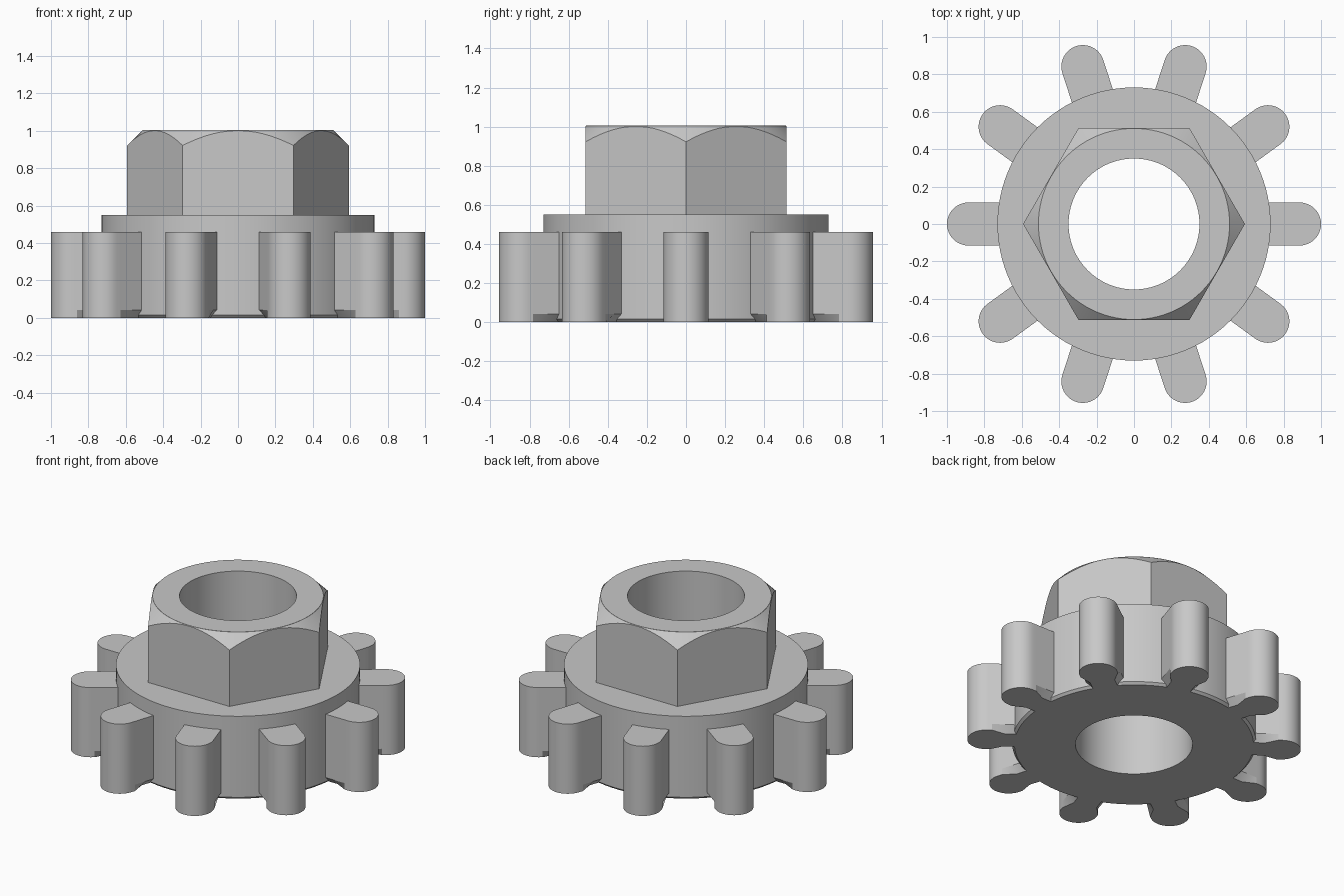
import bpy, bmesh, math
from mathutils import Matrix

cube = bpy.data.objects.get("Cube")
if cube:
    bpy.data.objects.remove(cube, do_unlink=True)

STEPS = 96
BORE = 0.35
TEETH = 10

steel = bpy.data.materials.new("plain_grey")
steel.use_nodes = True
GREY = (0.58, 0.58, 0.58, 1)
steel.diffuse_color = GREY
steel.node_tree.nodes["Principled BSDF"].inputs["Base Color"].default_value = GREY


def make_object(name, bm):
    bmesh.ops.recalc_face_normals(bm, faces=bm.faces[:])
    mesh = bpy.data.meshes.new(name)
    bm.to_mesh(mesh)
    bm.free()
    mesh.materials.append(steel)
    obj = bpy.data.objects.new(name, mesh)
    bpy.context.collection.objects.link(obj)
    return obj


def bridge(bm, low, high):
    n = len(low)
    for i in range(n):
        j = (i + 1) % n
        bm.faces.new((low[i], low[j], high[j], high[i]))


def lathe(name, profile, closed=False, steps=STEPS):
    """Turn an (r, z) profile about z; closed makes a ring, open gets end caps."""
    bm = bmesh.new()
    rings = []
    for r, z in profile:
        angles = [2 * math.pi * k / steps for k in range(steps)]
        rings.append([bm.verts.new((r * math.cos(a), r * math.sin(a), z)) for a in angles])
    for low, high in zip(rings, rings[1:]):
        bridge(bm, low, high)
    if closed:
        bridge(bm, rings[-1], rings[0])
    else:
        bm.faces.new(rings[0])
        bm.faces.new(rings[-1])
    return make_object(name, bm)


def apply_boolean(obj, cutter, operation):
    mod = obj.modifiers.new(operation, 'BOOLEAN')
    mod.operation = operation
    mod.solver = 'EXACT'
    mod.object = cutter
    bpy.context.view_layer.objects.active = obj
    bpy.ops.object.modifier_apply(modifier=mod.name)
    bpy.data.objects.remove(cutter, do_unlink=True)


def tooth_outline(neck, flare):
    """Half-round tooth plan: straight sides at the neck, round tip."""
    half, centre = 0.115, 0.885
    right = [(0.705, -neck), (0.78, -neck), (flare, -half)]
    arc = [(centre + half * math.cos(a), half * math.sin(a))
           for a in (math.pi * (k / 20 - 0.5) for k in range(21))]
    left = [(x, -y) for x, y in reversed(right)]
    return right + arc + left


# Round body with a small lower chamfer and a through bore
body = lathe("gear_body", [(BORE, 0), (0.715, 0), (0.73, 0.015), (0.73, 0.55), (BORE, 0.55)],
             closed=True)

# Hexagonal boss, its corners turned off by a cone
hex_boss = lathe("hex_boss", [(0.593, 0.55), (0.593, 1.005)], steps=6)
cone = lathe("cone_cutter", [(0.8, 0.4), (0.8, 0.715), (0.511, 1.004), (0.511, 1.2)])
apply_boolean(hex_boss, cone, 'INTERSECT')
bore = lathe("bore_cutter", [(BORE, 0.4), (BORE, 1.3)])
apply_boolean(hex_boss, bore, 'DIFFERENCE')

# Ring of teeth, undercut along the lower neck edges
parts = [body, hex_boss]
for i in range(TEETH):
    bm = bmesh.new()
    layers = []
    for z, neck in ((0, 0.075), (0.042, 0.115), (0.46, 0.115)):
        layers.append([bm.verts.new((x, y, z)) for x, y in tooth_outline(neck, 0.86)])
    for low, high in zip(layers, layers[1:]):
        bridge(bm, low, high)
    bm.faces.new(layers[0])
    bm.faces.new(layers[-1])
    turn = Matrix.Rotation(2 * math.pi * i / TEETH, 4, 'Z')
    bmesh.ops.transform(bm, matrix=turn, verts=bm.verts[:])
    parts.append(make_object(f"tooth_{i + 1}", bm))

# Smooth round walls, crisp edges
bpy.ops.object.select_all(action='DESELECT')
for obj in parts:
    obj.select_set(True)
bpy.context.view_layer.objects.active = body
bpy.ops.object.shade_smooth_by_angle(angle=math.radians(25))
